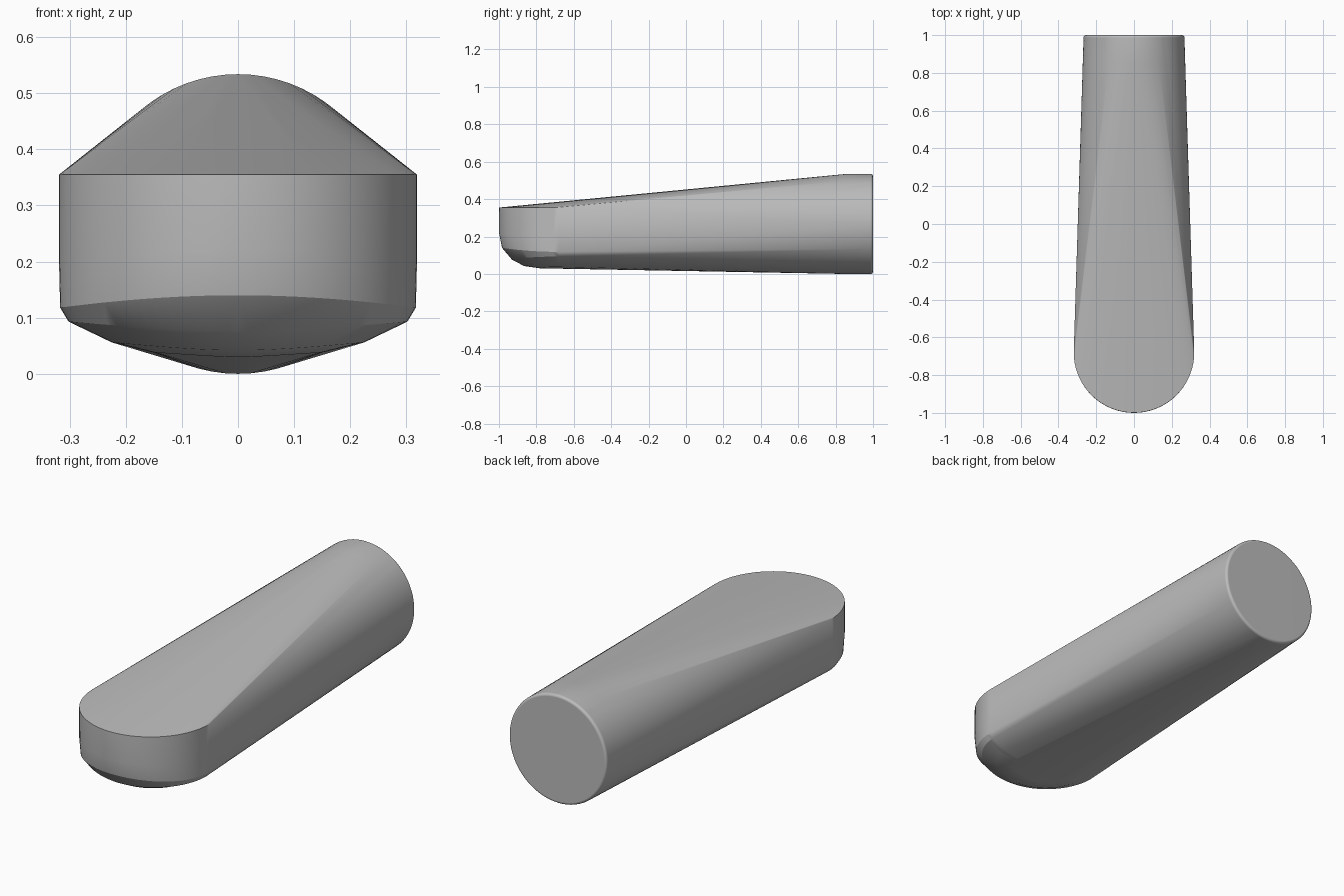
import bpy, bmesh, math

cube = bpy.data.objects.get("Cube")
if cube:
    bpy.data.objects.remove(cube, do_unlink=True)

SEG = 72
NOSE_Y = -0.68          # centre of the rounded front
NOSE_R = 0.319
END_R = 0.267           # radius of the round back end
BEVEL = 0.013

grey = bpy.data.materials.new("plain grey")
grey.use_nodes = True
grey.diffuse_color = (0.5, 0.5, 0.5, 1)
grey.node_tree.nodes["Principled BSDF"].inputs["Base Color"].default_value = (0.5, 0.5, 0.5, 1)

bm = bmesh.new()

# Flat rim of the rounded nose
for i in range(SEG):
    t = 2 * math.pi * i / SEG
    bm.verts.new((NOSE_R * math.cos(t), NOSE_Y + NOSE_R * math.sin(t), 0.355))

# Bowl under the rim: (radius, height) at the front, then at the sides
BOWL = [((0.320, 0.22), (0.319, 0.20)),
        ((0.304, 0.14), (0.317, 0.118)),
        ((0.250, 0.076), (0.302, 0.093)),
        ((0.185, 0.042), (0.225, 0.056)),
        ((0.100, 0.030), (0.150, 0.038))]
for (rf, zf), (rs, zs) in BOWL:
    for i in range(SEG // 2 + 1):
        t = -math.pi * i / (SEG // 2)
        side = math.cos(t) ** 2
        r = rf + (rs - rf) * side
        z = zf + (zs - zf) * side
        bm.verts.new((r * math.cos(t), NOSE_Y + r * math.sin(t), z))

# Round back end with a small rounded rim
rings = [(0.85, END_R)]
for k in range(5):
    a = math.pi / 2 * k / 4
    rings.append((1 - BEVEL + BEVEL * math.sin(a), END_R - BEVEL + BEVEL * math.cos(a)))
for y, r in rings:
    for i in range(SEG):
        t = 2 * math.pi * i / SEG
        bm.verts.new((r * math.cos(t), y, END_R + r * math.sin(t)))

# Stretch a taut skin over the nose and the back end
hull = bmesh.ops.convex_hull(bm, input=bm.verts[:])
loose = {v for v in hull["geom_interior"] + hull["geom_unused"]
         if isinstance(v, bmesh.types.BMVert)}
bmesh.ops.delete(bm, geom=list(loose), context='VERTS')
bmesh.ops.dissolve_limit(bm, angle_limit=math.radians(0.3),
                         verts=bm.verts[:], edges=bm.edges[:])
bmesh.ops.recalc_face_normals(bm, faces=bm.faces[:])

mesh = bpy.data.meshes.new("tapered_handle")
bm.to_mesh(mesh)
bm.free()
mesh.materials.append(grey)
handle = bpy.data.objects.new("tapered_handle", mesh)
bpy.context.collection.objects.link(handle)

# Smooth shading with the rim kept crisp
bpy.ops.object.select_all(action='DESELECT')
handle.select_set(True)
bpy.context.view_layer.objects.active = handle
bpy.ops.object.shade_smooth_by_angle(angle=math.radians(26))
weighted = handle.modifiers.new("even shading", 'WEIGHTED_NORMAL')
weighted.keep_sharp = True
